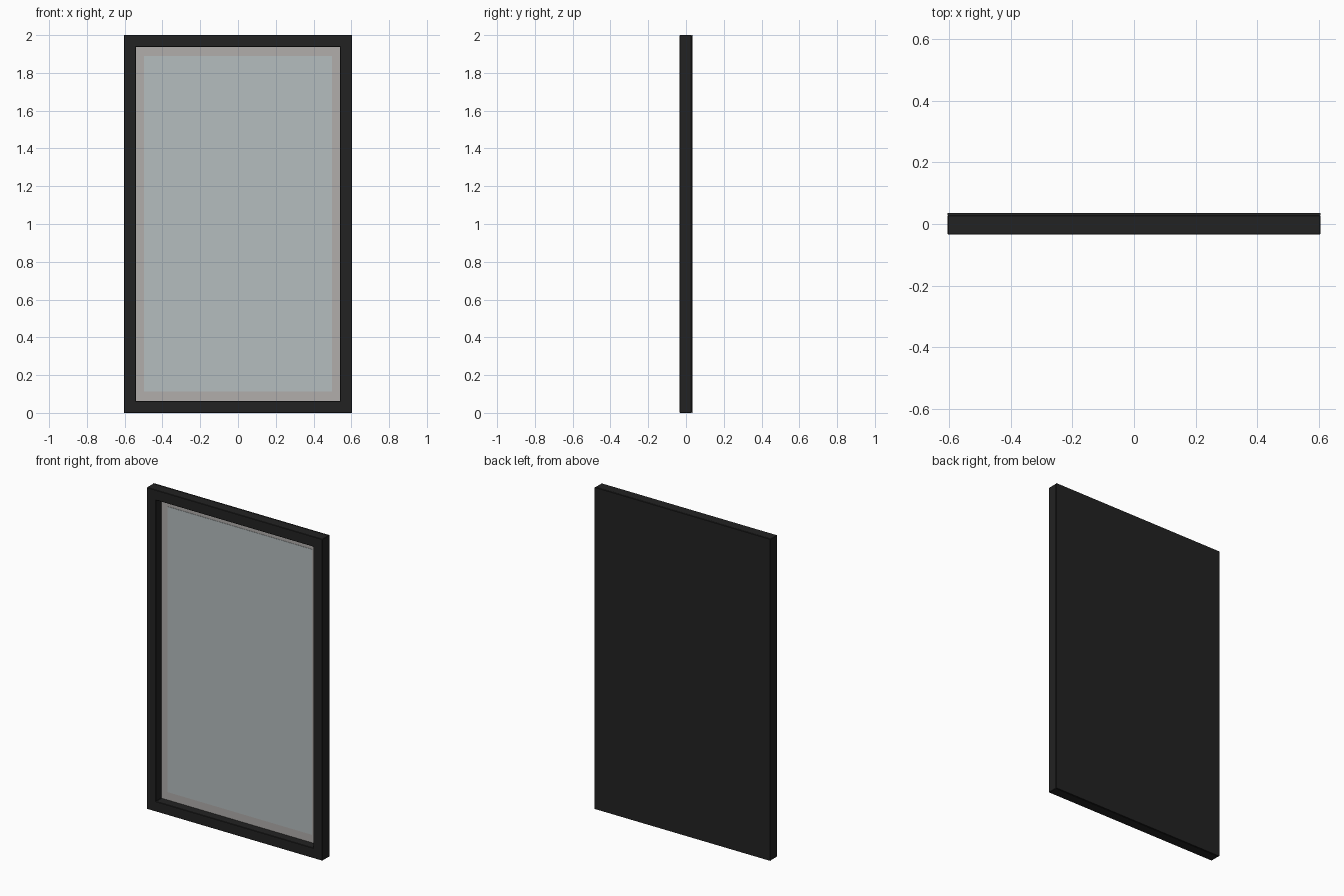
import bpy, bmesh

if "Cube" in bpy.data.objects:
    bpy.data.objects.remove(bpy.data.objects["Cube"])

W, H = 0.604, 2.0        # half width, height
BAR = 0.063              # frame bar width
FRONT, BACK = -0.034, 0.035


def material(name, rgb):
    m = bpy.data.materials.new(name)
    m.diffuse_color = (*rgb, 1)
    m.use_nodes = True
    m.node_tree.nodes["Principled BSDF"].inputs["Base Color"].default_value = m.diffuse_color
    return m


black = material("black_frame", (0.016, 0.016, 0.016))
silver = material("border_grey", (0.44, 0.42, 0.41))
mirror = material("mirror_glass", (0.46, 0.51, 0.52))


def finish(name, bm, mat, bevel=0.0):
    me = bpy.data.meshes.new(name)
    bmesh.ops.recalc_face_normals(bm, faces=bm.faces)
    bm.to_mesh(me)
    bm.free()
    ob = bpy.data.objects.new(name, me)
    bpy.context.collection.objects.link(ob)
    me.materials.append(mat)
    if bevel:
        mod = ob.modifiers.new("edge", 'BEVEL')
        mod.width, mod.segments = bevel, 1
    return ob


def rect(bm, hw, z0, z1, y):
    return [bm.verts.new((x, y, z)) for x, z in
            ((-hw, z0), (hw, z0), (hw, z1), (-hw, z1))]


def box(name, hw, z0, z1, y0, y1, mat, bevel=0.0):
    bm = bmesh.new()
    a, b = rect(bm, hw, z0, z1, y0), rect(bm, hw, z0, z1, y1)
    bm.faces.new(a)
    bm.faces.new(b)
    for i in range(4):
        j = (i + 1) % 4
        bm.faces.new((a[i], a[j], b[j], b[i]))
    return finish(name, bm, mat, bevel)


# Mitred rectangular frame: four loops joined into a ring
bm = bmesh.new()
loops = [rect(bm, W, 0, H, FRONT),
         rect(bm, W - BAR, BAR, H - BAR, FRONT),
         rect(bm, W - BAR, BAR, H - BAR, 0.028),
         rect(bm, W, 0, H, 0.028)]
for k in range(4):
    a, b = loops[k], loops[(k + 1) % 4]
    for i in range(4):
        j = (i + 1) % 4
        bm.faces.new((a[i], a[j], b[j], b[i]))
finish("frame", bm, black, 0.002)

# Backing board closing the rear
box("back_panel", W, 0, H, 0.028, BACK, black)

# Recessed mirror with a paler border strip round the glass
box("mirror_border", W - BAR, BAR, H - BAR, 0.020, 0.028, silver)
box("mirror_glass", 0.497, 0.113, 1.889, 0.018, 0.020, mirror)
